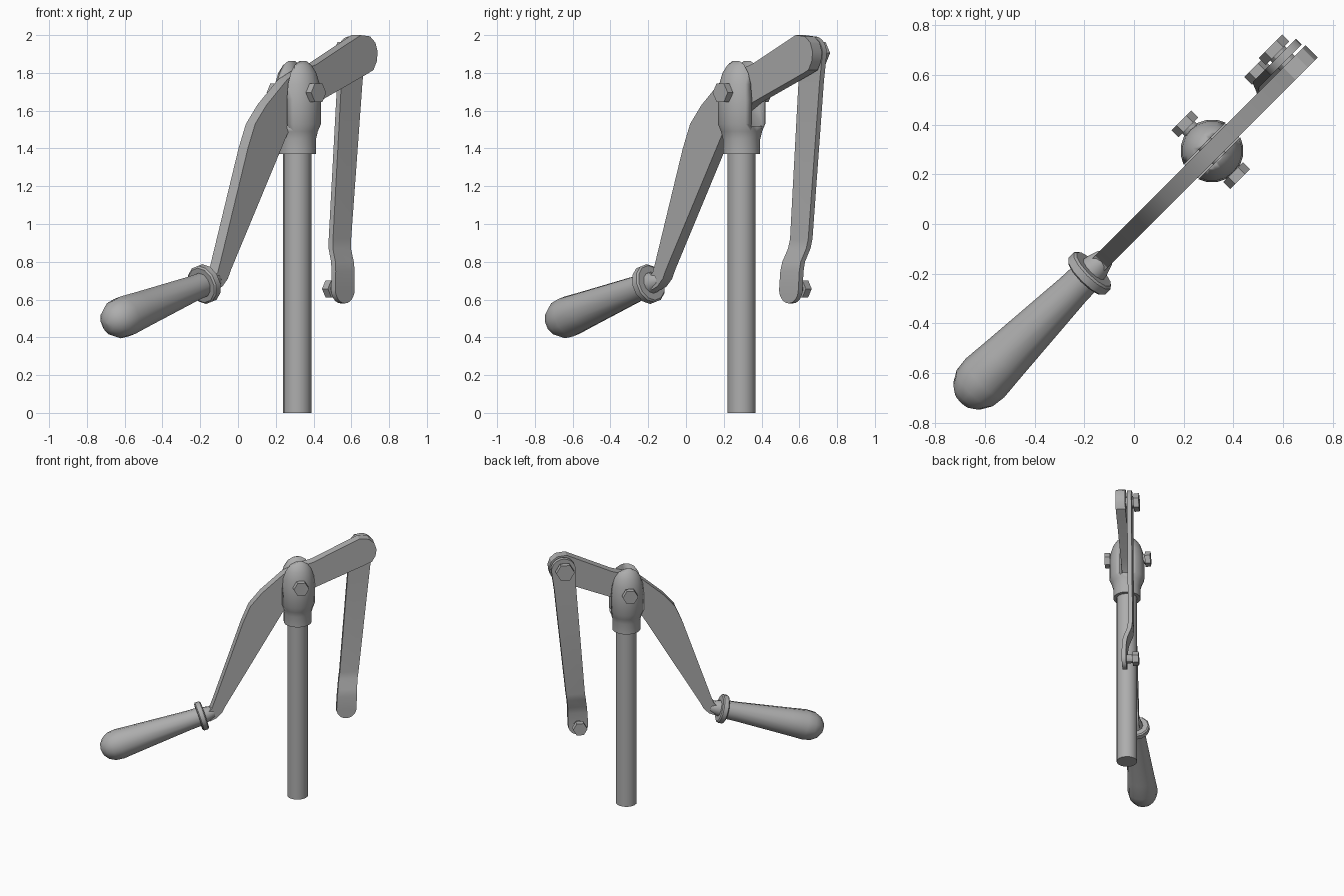
import bpy, bmesh, math
from mathutils import Vector, Matrix

if "Cube" in bpy.data.objects:
    bpy.data.objects.remove(bpy.data.objects["Cube"])

# One cast-metal colour for everything
metal = bpy.data.materials.new("grey_metal")
metal.use_nodes = True
GREY = (0.42, 0.42, 0.42, 1)
metal.diffuse_color = GREY
metal.node_tree.nodes["Principled BSDF"].inputs["Base Color"].default_value = GREY

# Parts are laid out in a plane (u along, w across, z up), then turned 45 degrees
TURN = Matrix.Rotation(math.radians(45), 4, 'Z')
MID = -0.014      # centre of the arm across its thickness
POST_U = 0.43     # post position along the arm


def finish(name, bm, angle=35):
    bmesh.ops.remove_doubles(bm, verts=bm.verts, dist=1e-5)
    bmesh.ops.recalc_face_normals(bm, faces=bm.faces)
    bm.transform(TURN)
    mesh = bpy.data.meshes.new(name)
    bm.to_mesh(mesh)
    bm.free()
    mesh.materials.append(metal)
    ob = bpy.data.objects.new(name, mesh)
    bpy.context.collection.objects.link(ob)
    bpy.ops.object.select_all(action='DESELECT')
    ob.select_set(True)
    bpy.context.view_layer.objects.active = ob
    bpy.ops.object.shade_smooth_by_angle(angle=math.radians(angle))
    return ob


def loft(bm, rings):
    """Skin a list of equal point rings and cap both ends."""
    vs = [[bm.verts.new(p) for p in r] for r in rings]
    n = len(vs[0])
    for a, b in zip(vs, vs[1:]):
        for i in range(n):
            j = (i + 1) % n
            bm.faces.new((a[i], a[j], b[j], b[i]))
    bm.faces.new(vs[0])
    bm.faces.new(vs[-1])


def lathe(bm, profile, start, axis, sides=16):
    """Turn (distance, radius) pairs about an axis."""
    rot = Vector((0, 0, 1)).rotation_difference(Vector(axis)).to_matrix()
    rings = []
    for d, r in profile:
        r = max(r, 0.002)
        rings.append([Vector(start) + rot @ Vector((
            r * math.cos(2 * math.pi * i / sides),
            r * math.sin(2 * math.pi * i / sides), d)) for i in range(sides)])
    loft(bm, rings)


def turned(name, profile, start, axis, sides=16, angle=35):
    bm = bmesh.new()
    lathe(bm, profile, start, axis, sides)
    return finish(name, bm, angle)


# Post
turned("post", [(0, 0.075), (1.4, 0.075)], (POST_U, MID, 0), (0, 0, 1))

# Forked head: domed casting with a slot for the arm
head = turned("fork_head", [
    (1.37, 0.1), (1.45, 0.1), (1.49, 0.11), (1.53, 0.127), (1.66, 0.127),
    (1.74, 0.12), (1.80, 0.102), (1.84, 0.077), (1.862, 0.05), (1.87, 0)],
    (POST_U, MID, 0), (0, 0, 1), 20, 50)
bm = bmesh.new()
bmesh.ops.create_cube(bm, size=1, matrix=Matrix.Translation((POST_U, MID, 1.77))
                      @ Matrix.Diagonal((0.5, 0.084, 0.5, 1)))
cutter = finish("slot_cutter", bm)
cutter.hide_render = True
cut = head.modifiers.new("slot", 'BOOLEAN')
cut.operation = 'DIFFERENCE'
cut.object = cutter
cut.solver = 'EXACT'
bpy.ops.object.select_all(action='DESELECT')
head.select_set(True)
bpy.context.view_layer.objects.active = head
bpy.ops.object.modifier_apply(modifier="slot")
bpy.data.objects.remove(cutter)

# Bent lever arm, a flat bar cut from one outline
outline = [(0.87, 2.0), (0.94, 1.993), (0.98, 1.96), (0.997, 1.91), (0.99, 1.86),
           (0.965, 1.815), (0.92, 1.795), (0.55, 1.645), (0.42, 1.57), (0.32, 1.475),
           (-0.1, 0.76), (-0.125, 0.71), (-0.165, 0.67), (-0.21, 0.65),
           (-0.23, 0.72), (-0.2, 0.745), (-0.18, 0.80), (0.025, 1.40),
           (0.08, 1.53), (0.165, 1.63), (0.32, 1.765), (0.42, 1.81), (0.54, 1.845)]
bm = bmesh.new()
loft(bm, [[(u, MID + s * 0.035, z) for u, z in outline] for s in (-1, 1)])
finish("lever_arm", bm, 30)

# Hand grip with its neck and collar, all on one sloping axis
grip_start = (-0.267, MID, 0.682)
down = Vector((-0.643, 0, -0.185)).normalized()
turned("grip_neck", [(0, 0.062), (0.045, 0.054), (0.09, 0.04), (0.11, 0.025)],
       grip_start, -down, 12, 60)
turned("grip_collar", [(-0.024, 0.095), (-0.016, 0.105), (0.016, 0.105), (0.024, 0.095)],
       grip_start, down, 12)
turned("grip", [(0, 0.066), (0.1, 0.07), (0.5, 0.1), (0.62, 0.11), (0.68, 0.103),
                (0.725, 0.078), (0.752, 0.043), (0.76, 0)], grip_start, down, 12, 60)

# Hanging link: flat strap with round ends and a joggle near the bottom
TOP, LOW = (0.9, 1.905, 0.088), (0.785, 0.652, 0.072)
stations = []
for k in range(7):                      # upper round end
    a = math.radians(88 - 88 * k / 6)
    stations.append((TOP[0], TOP[1] + TOP[2] * math.sin(a), TOP[2] * math.cos(a), 0.05))
stations += [(0.887, 1.75, 0.079, 0.05), (0.813, 0.92, 0.068, 0.05),
             (0.805, 0.87, 0.068, 0.043), (0.794, 0.80, 0.069, 0.012),
             (0.79, 0.75, 0.071, 0.003)]
for k in range(7):                      # lower round end
    a = math.radians(88 * k / 6)
    stations.append((LOW[0], LOW[1] - LOW[2] * math.sin(a), LOW[2] * math.cos(a), 0.0))
bm = bmesh.new()
loft(bm, [[(u - h, w - 0.016, z), (u + h, w - 0.016, z),
           (u + h, w + 0.016, z), (u - h, w + 0.016, z)] for u, z, h, w in stations])
finish("hanging_link", bm, 30)


# Hex bolts: shank plus one or two six-sided heads
def bolt(name, u, z, shank, heads, radius):
    bm = bmesh.new()
    lathe(bm, [(shank[0], radius * 0.62), (shank[1], radius * 0.62)], (u, 0, z), (0, 1, 0), 12)
    for lo, hi in heads:
        lathe(bm, [(lo, radius), (hi, radius)], (u, 0, z), (0, 1, 0), 6)
    finish(name, bm, 30)


bolt("pivot_bolt", POST_U, 1.695, (-0.15, 0.14), [(-0.174, -0.134), (0.12, 0.16)], 0.056)
bolt("link_top_bolt", 0.895, 1.905, (0.0, 0.1), [(0.078, 0.117)], 0.067)
bolt("link_low_bolt", 0.785, 0.657, (0.0, 0.08), [(0.06, 0.104)], 0.052)
